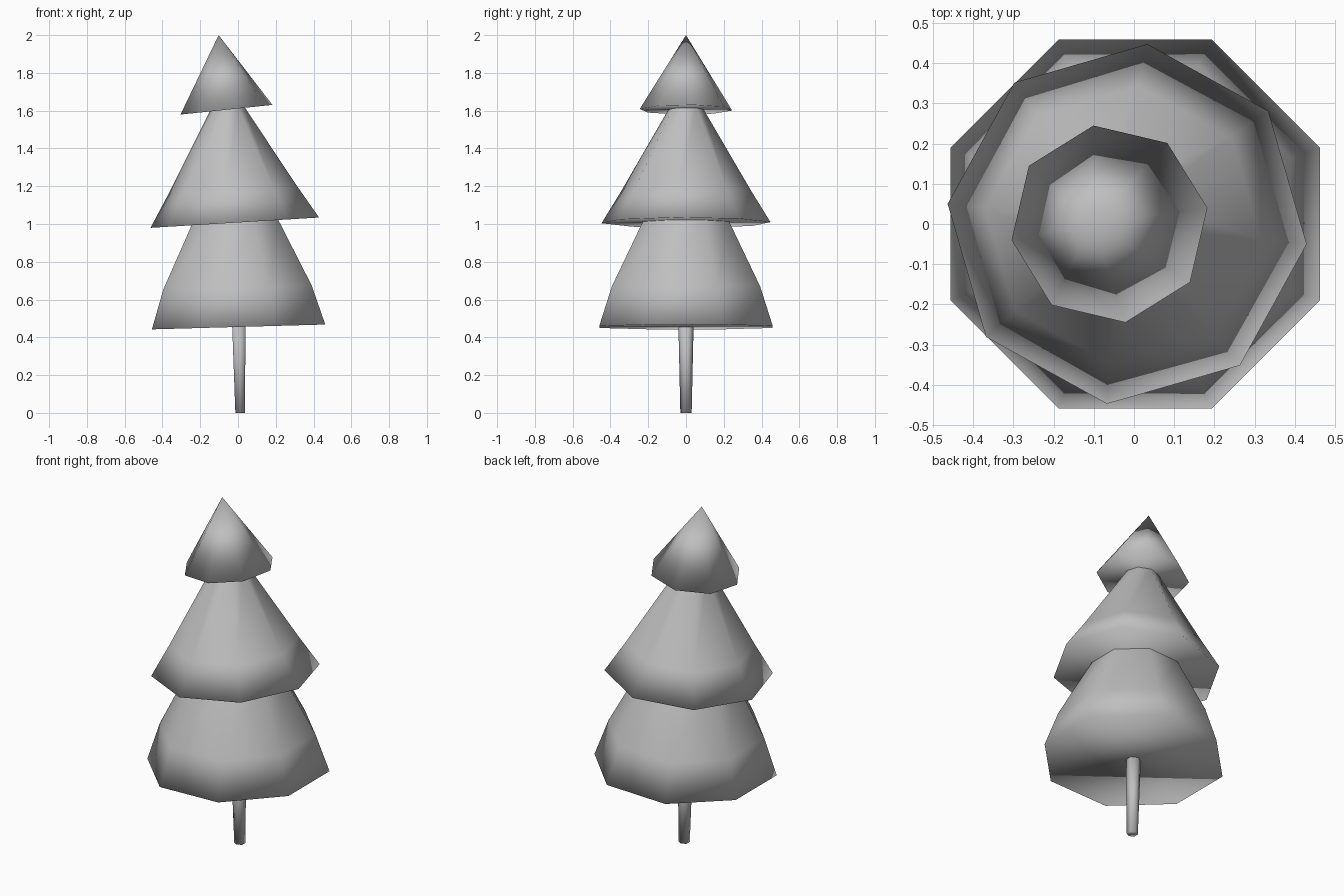
import bpy, bmesh, math
from mathutils import Matrix

cube = bpy.data.objects.get("Cube")
if cube:
    bpy.data.objects.remove(cube, do_unlink=True)

grey = bpy.data.materials.new("plain grey")
grey.use_nodes = True
colour = (0.52, 0.52, 0.52, 1)
grey.diffuse_color = colour
grey.node_tree.nodes["Principled BSDF"].inputs["Base Color"].default_value = colour


def lathe(name, profile, sides, turn, lean, base):
    """Closed, smooth solid from (radius, height) rings; radius 0 makes a tip."""
    bm = bmesh.new()
    rings = []
    for radius, height in profile:
        if radius == 0:
            rings.append([bm.verts.new((0, 0, height))])
            continue
        angles = [math.radians(turn) + math.tau * i / sides for i in range(sides)]
        rings.append([bm.verts.new((radius * math.cos(a), radius * math.sin(a), height))
                      for a in angles])
    for low, high in zip(rings, rings[1:]):
        for i in range(sides):
            j = (i + 1) % sides
            if len(high) == 1:
                bm.faces.new((low[i], low[j], high[0]))
            else:
                bm.faces.new((low[i], low[j], high[j], high[i]))
    bm.faces.new(rings[0][::-1])
    if len(rings[-1]) > 1:
        bm.faces.new(rings[-1])
    for face in bm.faces:
        face.smooth = True
    bm.transform(Matrix.Translation(base) @ Matrix.Rotation(math.radians(lean), 4, 'Y'))
    mesh = bpy.data.meshes.new(name)
    bm.to_mesh(mesh)
    bm.free()
    mesh.materials.append(grey)
    obj = bpy.data.objects.new(name, mesh)
    bpy.context.collection.objects.link(obj)
    return obj


# Slim six-sided trunk, widening upwards
lathe("trunk", [(0.03, 0), (0.041, 0.5)], 6, 30, -1, (0.012, 0, 0))

# Three leaning eight-sided tiers of foliage
lathe("lower_foliage", [(0.497, 0), (0.425, 0.21), (0.245, 0.56), (0.2, 0.64)],
      8, 22.5, -1.6, (0.003, 0, 0.455))
lathe("middle_foliage", [(0.45, 0), (0.345, 0.17), (0.088, 0.61), (0.05, 0.67)],
      8, -6.4, -3.5, (-0.017, 0, 1.007))
lathe("top_foliage", [(0.248, 0), (0, 0.397)], 8, 9.3, -6, (-0.061, 0, 1.605))
